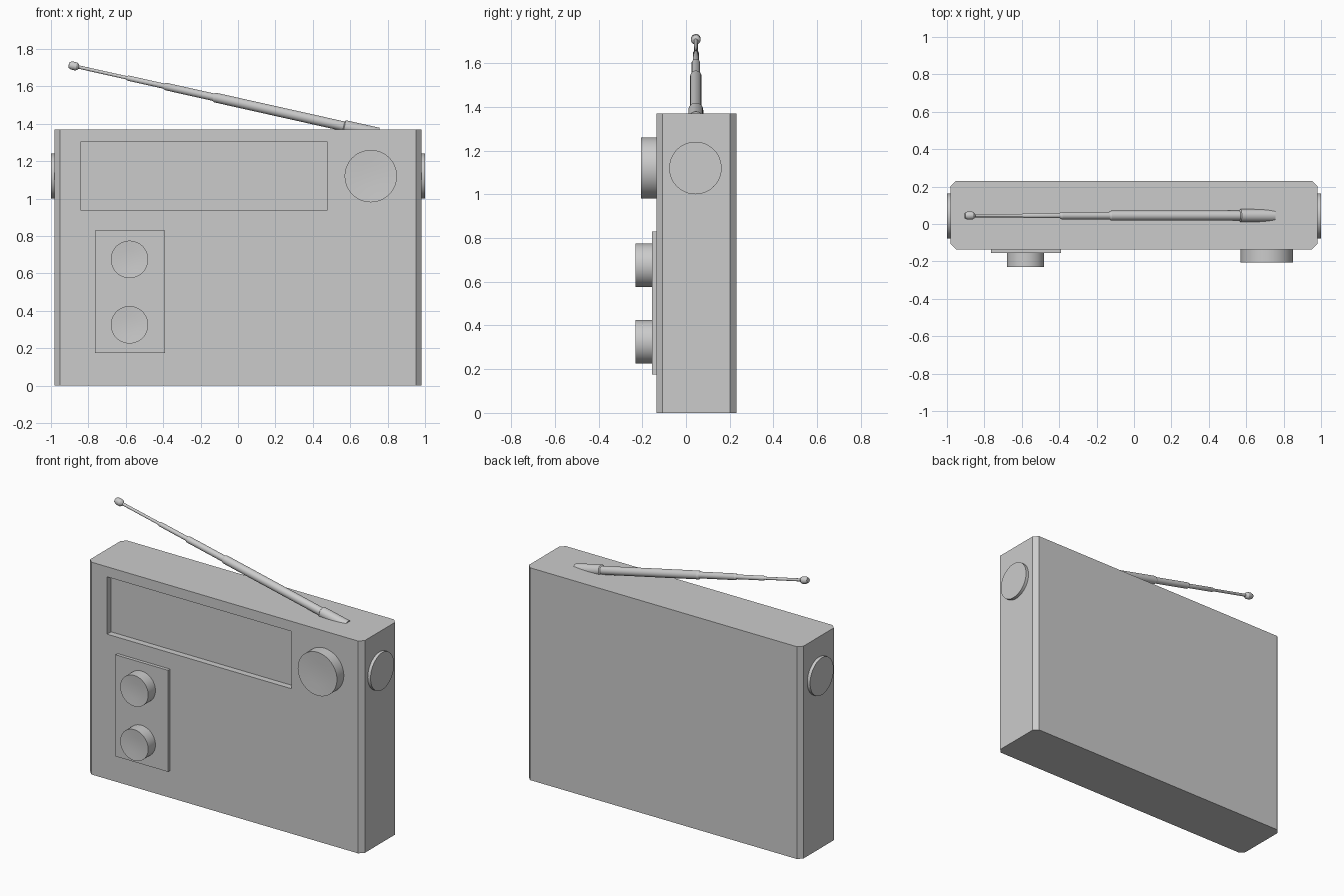
import bpy, bmesh, math
from mathutils import Vector

if "Cube" in bpy.data.objects:
    bpy.data.objects.remove(bpy.data.objects["Cube"])


def finish(name, bm):
    bmesh.ops.recalc_face_normals(bm, faces=bm.faces)
    mesh = bpy.data.meshes.new(name)
    bm.to_mesh(mesh)
    bm.free()
    ob = bpy.data.objects.new(name, mesh)
    bpy.context.collection.objects.link(ob)
    return ob


def box(name, lo, hi):
    bm = bmesh.new()
    bmesh.ops.create_cube(bm, size=1)
    for v in bm.verts:
        v.co = [(a + b) / 2 + c * (b - a) for a, b, c in zip(lo, hi, v.co)]
    return finish(name, bm)


def lathe(name, profile, origin, axis, sides=48):
    """Revolve (radius, distance) points around an axis through origin."""
    bm = bmesh.new()
    rings = []
    for r, h in profile:
        if r == 0:
            rings.append([bm.verts.new((0, 0, h))] * sides)
        else:
            rings.append([bm.verts.new((r * math.cos(a), r * math.sin(a), h))
                          for a in (math.tau * i / sides for i in range(sides))])
    for p, q in zip(rings, rings[1:]):
        for i in range(sides):
            j = (i + 1) % sides
            bm.faces.new(list(dict.fromkeys((p[i], p[j], q[j], q[i]))))
    ob = finish(name, bm)
    ob.rotation_euler = Vector(axis).to_track_quat('Z', 'Y').to_euler()
    ob.location = origin
    bpy.ops.object.select_all(action='DESELECT')
    ob.select_set(True)
    bpy.context.view_layer.objects.active = ob
    bpy.ops.object.shade_smooth_by_angle(angle=math.radians(30))
    return ob


FRONT, BACK, TOP = -0.135, 0.23, 1.37

# Case with chamfered upright edges
case = box("case", (-0.98, FRONT, 0), (0.98, BACK, TOP))
bm = bmesh.new()
bm.from_mesh(case.data)
upright = [e for e in bm.edges if abs(e.verts[0].co.z - e.verts[1].co.z) > 1]
bmesh.ops.bevel(bm, geom=upright, offset=0.028, segments=1, affect='EDGES')

# Recessed dial window in the front face
face = min(bm.faces, key=lambda f: f.calc_center_median().y)
inner = bmesh.ops.inset_individual(bm, faces=[face], thickness=0.02)
corners = sorted(face.verts, key=lambda v: (v.co.x, v.co.z))
for v, (x, z) in zip(corners, [(-0.84, 0.935), (-0.84, 1.305), (0.475, 0.935), (0.475, 1.305)]):
    v.co = (x, FRONT, z)
new = bmesh.ops.extrude_discrete_faces(bm, faces=[face])["faces"][0]
bmesh.ops.translate(bm, verts=new.verts, vec=(0, 0.04, 0))
bm.to_mesh(case.data)
bm.free()

# Control plate
box("control_plate", (-0.765, -0.156, 0.175), (-0.39, FRONT + 0.005, 0.83))


# Front knobs with slightly dished faces
def knob(name, x, z, r, back, front):
    d = back - front
    lathe(name, [(0, -0.005), (r, -0.005), (r, d), (0.5 * r, d - 0.004), (0, d - 0.006)],
          (x, back, z), (0, -1, 0))


knob("tuning_knob", 0.71, 1.12, 0.14, FRONT, -0.205)
knob("upper_knob", -0.58, 0.675, 0.1, -0.156, -0.23)
knob("lower_knob", -0.58, 0.325, 0.1, -0.156, -0.23)

# Round strap mounts on both sides
for s, side in ((-1, "left"), (1, "right")):
    lathe(side + "_strap_mount", [(0, -0.005), (0.12, -0.005), (0.12, 0.02), (0, 0.02)],
          (s * 0.98, 0.043, 1.12), (s, 0, 0))

# Telescopic aerial, leaning left out of the case top
start, tip = Vector((0.75, 0.045, 1.345)), Vector((-0.905, 0.045, 1.715))
aerial = [(0, 0), (0.034, 0), (0.034, 0.185), (0.026, 0.19),
          (0.026, 0.895), (0.02, 0.905), (0.02, 1.165), (0.014, 1.175),
          (0.014, 1.37), (0.009, 1.38), (0.009, 1.64),
          (0.016, 1.645), (0.022, 1.655), (0.022, 1.68), (0.015, 1.695), (0, 1.696)]
lathe("aerial", aerial, start, tip - start, sides=24)
